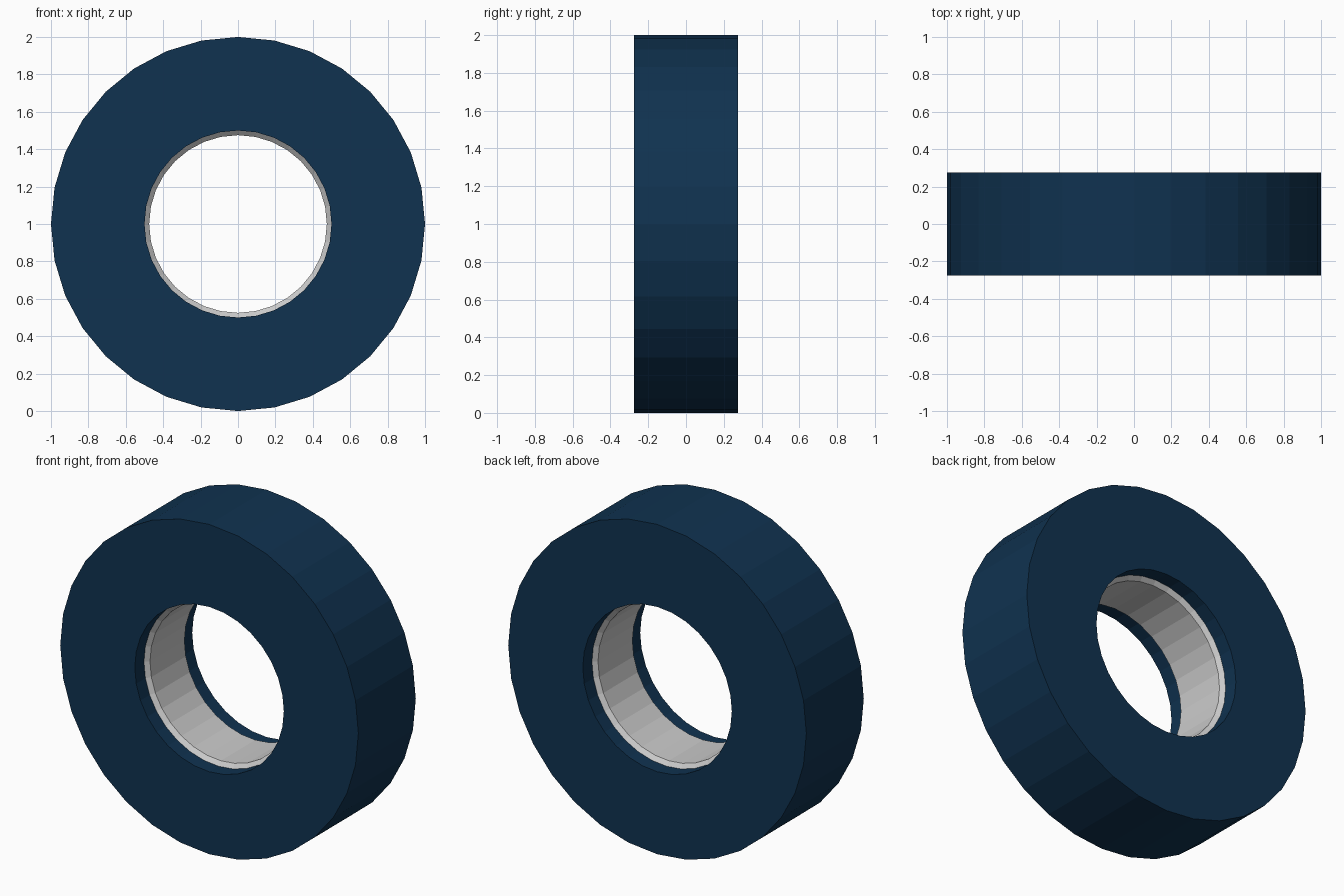
import bpy, bmesh
from math import sin, cos, tau

if "Cube" in bpy.data.objects:
    bpy.data.objects.remove(bpy.data.objects["Cube"])

SIDES = 32


def lathe(name, profile, colour=None):
    """Spin a closed (radius, y) profile around the wheel's y axis."""
    bm = bmesh.new()
    rings = []
    for i in range(SIDES):
        a = tau * i / SIDES
        rings.append([bm.verts.new((r * cos(a), y, 1 + r * sin(a))) for r, y in profile])
    n = len(profile)
    for i in range(SIDES):
        p, q = rings[i], rings[(i + 1) % SIDES]
        for j in range(n):
            k = (j + 1) % n
            bm.faces.new((p[j], p[k], q[k], q[j]))
    bmesh.ops.recalc_face_normals(bm, faces=bm.faces)
    mesh = bpy.data.meshes.new(name)
    bm.to_mesh(mesh)
    bm.free()
    obj = bpy.data.objects.new(name, mesh)
    bpy.context.collection.objects.link(obj)
    if colour:
        mat = bpy.data.materials.new(name + "_blue")
        mat.diffuse_color = colour
        mat.use_nodes = True
        mat.node_tree.nodes["Principled BSDF"].inputs["Base Color"].default_value = mat.diffuse_color
        mesh.materials.append(mat)
    return obj


# Thick outer ring
lathe("outer_ring", [(1, -0.275), (1, 0.275), (0.5, 0.275), (0.5, -0.275)],
      (0.005, 0.032, 0.08, 1))

# Recessed liner with chamfered rims inside the hole
lathe("hub_liner", [(0.5, -0.187), (0.5, 0.187), (0.475, 0.165), (0.475, -0.165)])
